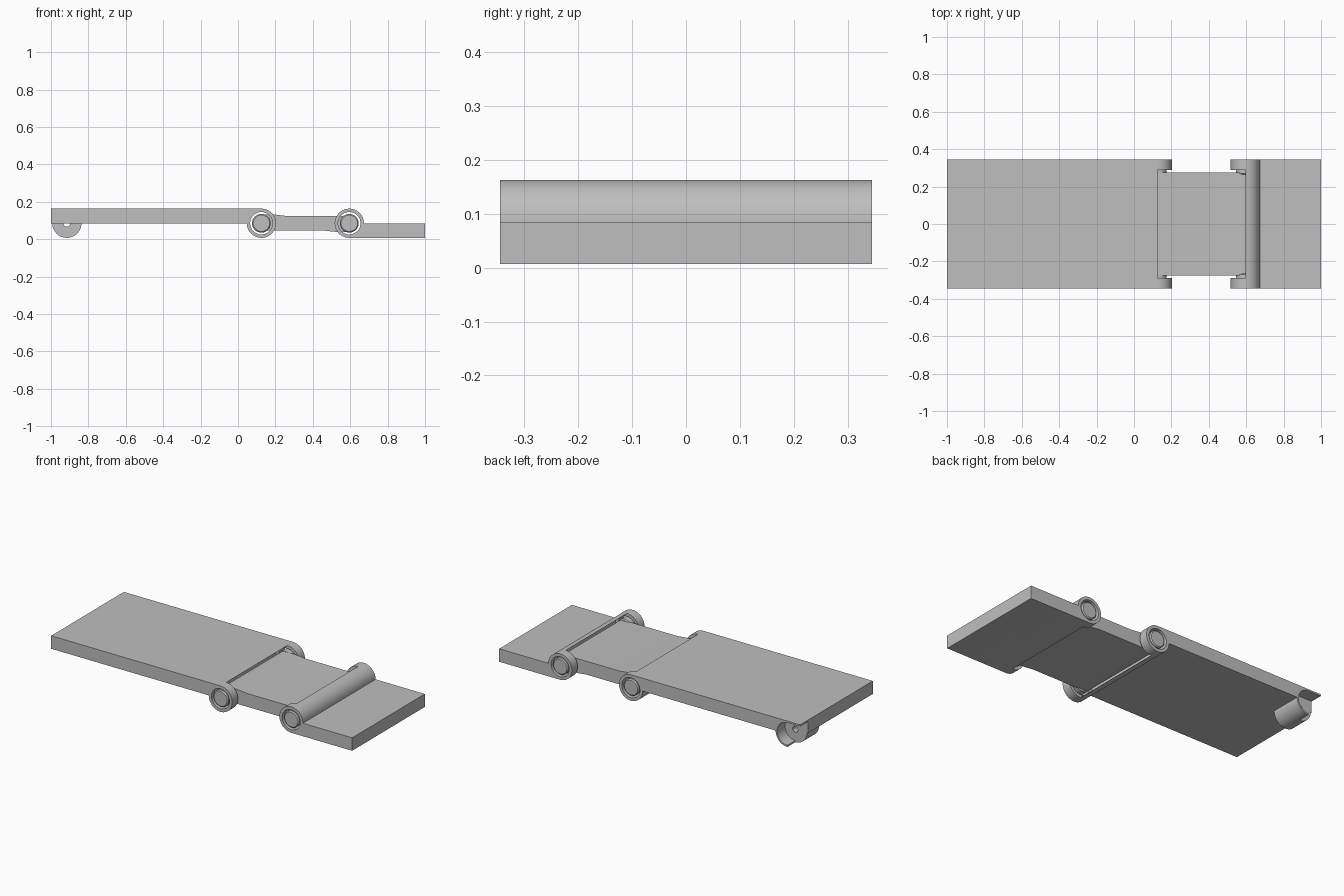
import bpy, bmesh, math

if "Cube" in bpy.data.objects:
    bpy.data.objects.remove(bpy.data.objects["Cube"], do_unlink=True)

grey = bpy.data.materials.new("light_grey")
grey.use_nodes = True
colour = (0.52, 0.52, 0.52, 1)
grey.diffuse_color = colour
grey.node_tree.nodes["Principled BSDF"].inputs["Base Color"].default_value = colour

HINGE_Z = 0.085      # height of both hinge axes
LEFT_X, RIGHT_X = 0.125, 0.595
LUG_R = 0.078        # outer radius of lugs, also plate thickness
HALF_W = 0.345       # half width of the plates
LUG_Y = 0.29         # inner faces of the lugs


def arc(cx, cz, r, a0, a1, n=40):
    """Points on an arc in the x-z plane, angles in degrees."""
    angles = [math.radians(a0 + (a1 - a0) * i / n) for i in range(n + 1)]
    return [(cx + r * math.cos(a), cz + r * math.sin(a)) for a in angles]


def circle(cx, r):
    return arc(cx, HINGE_Z, r, 0, 360, 64)[:-1]


def extrude(name, profile, y0, y1):
    """Solid made by sweeping an x-z profile along y."""
    bm = bmesh.new()
    face = bm.faces.new([bm.verts.new((x, y0, z)) for x, z in profile])
    swept = bmesh.ops.extrude_face_region(bm, geom=[face])["geom"]
    verts = [v for v in swept if isinstance(v, bmesh.types.BMVert)]
    bmesh.ops.translate(bm, verts=verts, vec=(0, y1 - y0, 0))
    bmesh.ops.recalc_face_normals(bm, faces=bm.faces)
    mesh = bpy.data.meshes.new(name)
    bm.to_mesh(mesh)
    bm.free()
    mesh.materials.append(grey)
    obj = bpy.data.objects.new(name, mesh)
    bpy.context.collection.objects.link(obj)
    return obj


def apply(obj, mod):
    bpy.ops.object.select_all(action='DESELECT')
    obj.select_set(True)
    bpy.context.view_layer.objects.active = obj
    bpy.ops.object.modifier_apply(modifier=mod.name)


def combine(obj, profile, y0, y1, operation='DIFFERENCE'):
    tool = extrude("tool", profile, y0, y1)
    mod = obj.modifiers.new("Boolean", 'BOOLEAN')
    mod.operation = operation
    mod.solver = 'EXACT'
    mod.object = tool
    apply(obj, mod)
    bpy.data.objects.remove(tool, do_unlink=True)


def smooth(obj):
    bpy.ops.object.select_all(action='DESELECT')
    obj.select_set(True)
    bpy.context.view_layer.objects.active = obj
    bpy.ops.object.shade_smooth_by_angle(angle=math.radians(25))


def plate(name, cx, end, s):
    """Plate with a pair of lugs; s = -1 turns it half a turn about y."""
    turn = lambda pts: [(cx + s * x, HINGE_Z + s * z) for x, z in pts]
    length = abs(end - cx)
    outline = [(-length, 0), (-length, LUG_R)] + arc(0, 0, LUG_R, 90, -180, 60)
    obj = extrude(name, turn(outline), -HALF_W, HALF_W)
    # concave seat for the link, open towards the link
    r = LUG_R - 0.001
    seat = arc(0, 0, r, 90, 270) + [(0, -0.1), (0.1, -0.1), (0.1, 0.1), (0, 0.1)]
    combine(obj, turn(seat), -LUG_Y, LUG_Y)
    # pin holes
    combine(obj, circle(cx, 0.06), -0.4, 0.4)
    return obj


long_plate = plate("long_plate", LEFT_X, -1, 1)
short_plate = plate("short_plate", RIGHT_X, 1, -1)

# Rounded foot below one corner of the long plate, with a pocket and a bore
FOOT_X, FACE_Y = -0.915, 0.27
foot = arc(FOOT_X, HINGE_Z, LUG_R, 180, 360) + [
    (FOOT_X + LUG_R, 0.12), (FOOT_X - LUG_R, 0.12)]
combine(long_plate, foot, 0.155, HALF_W, 'UNION')
pocket = arc(FOOT_X, HINGE_Z, 0.068, -90, 90) + [
    (-1.02, HINGE_Z + 0.068), (-1.02, -0.01), (FOOT_X, -0.01)]
combine(long_plate, pocket, FACE_Y, 0.4)
combine(long_plate, circle(FOOT_X, 0.018), 0.14, 0.4)

# Link between the two hinges, slightly thicker at the knuckles
KNUCKLE_R, HALF_T = 0.048, 0.04
meet = math.degrees(math.asin(HALF_T / KNUCKLE_R))
link_outline = arc(LEFT_X, HINGE_Z, KNUCKLE_R, 90, 180 + meet)
link_outline += [(0.47, HINGE_Z - HALF_T), (0.52, 0.039)]
link_outline += arc(RIGHT_X, HINGE_Z, KNUCKLE_R, 270, 360 + meet)
link_outline += [(0.25, HINGE_Z + HALF_T), (0.2, 0.131)]
link = extrude("link", link_outline, -0.275, 0.275)

# Chamfered hinge pins
pins = []
for place, x in (("left", LEFT_X), ("right", RIGHT_X)):
    for side, s in (("front", -1), ("back", 1)):
        pin = extrude(f"{place}_{side}_pin", circle(x, 0.05),
                      s * 0.265, s * (HALF_W - 0.001))
        mod = pin.modifiers.new("Chamfer", 'BEVEL')
        mod.width = 0.006
        mod.segments = 1
        mod.limit_method = 'ANGLE'
        mod.angle_limit = math.radians(40)
        apply(pin, mod)
        pins.append(pin)

for part in [long_plate, short_plate, link] + pins:
    smooth(part)
